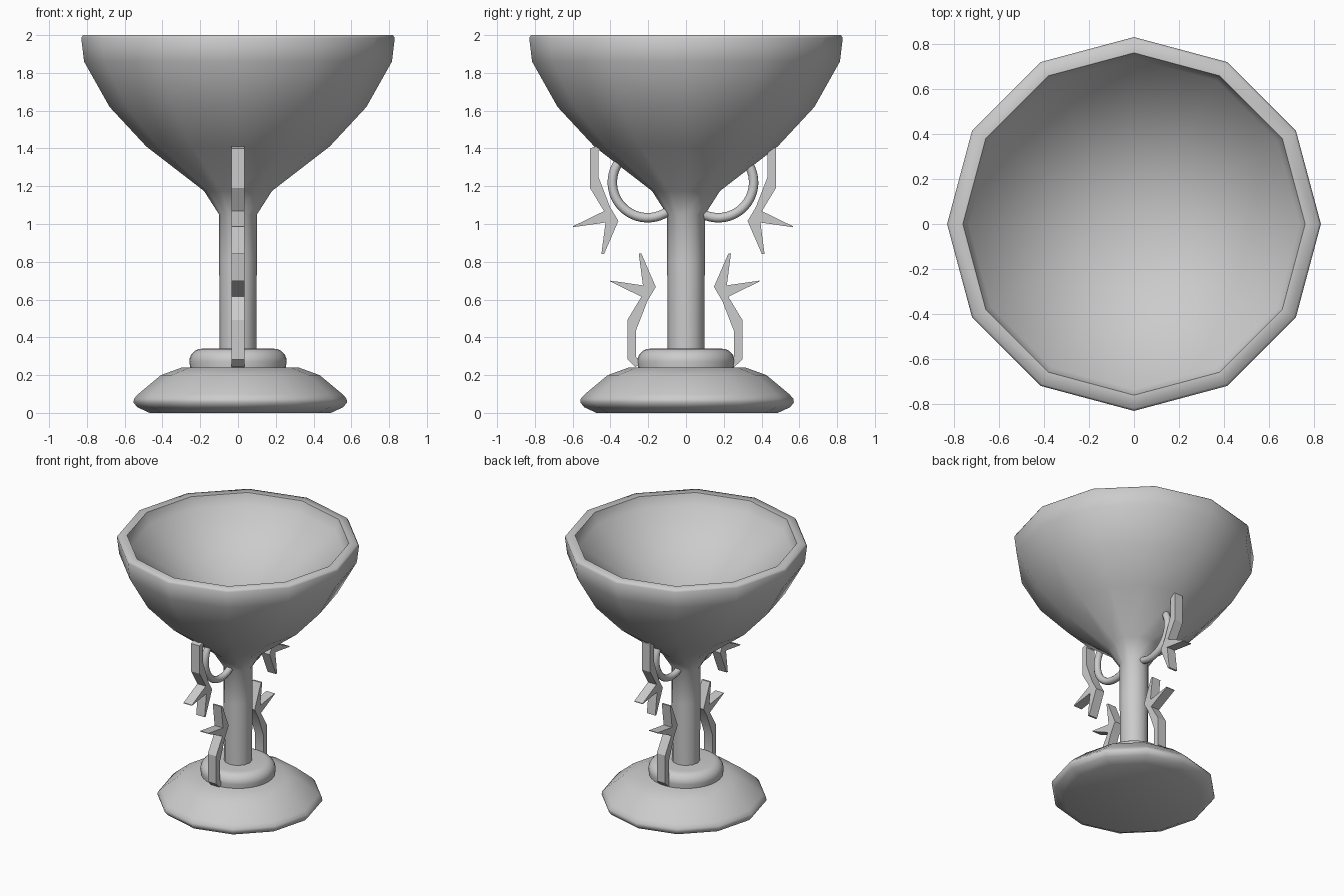
import bpy, bmesh, math

if "Cube" in bpy.data.objects:
    bpy.data.objects.remove(bpy.data.objects["Cube"])


def finish(bm, name, angle=40):
    bmesh.ops.recalc_face_normals(bm, faces=bm.faces)
    me = bpy.data.meshes.new(name)
    bm.to_mesh(me)
    bm.free()
    ob = bpy.data.objects.new(name, me)
    bpy.context.collection.objects.link(ob)
    bpy.ops.object.select_all(action='DESELECT')
    ob.select_set(True)
    bpy.context.view_layer.objects.active = ob
    bpy.ops.object.shade_smooth_by_angle(angle=math.radians(angle))
    return ob


def lathe(name, profile, sides, angle=40):
    """Revolve (radius, z) points around z; radius 0 makes a pole."""
    bm = bmesh.new()
    rings = []
    for r, z in profile:
        n = sides if r > 0 else 1
        rings.append([bm.verts.new((r * math.cos(2 * math.pi * i / sides),
                                    r * math.sin(2 * math.pi * i / sides), z))
                      for i in range(n)])
    for a, b in zip(rings, rings[1:]):
        for i in range(sides):
            j = (i + 1) % sides
            quad = [a[i % len(a)], a[j % len(a)], b[j % len(b)], b[i % len(b)]]
            bm.faces.new(list(dict.fromkeys(quad)))
    return finish(bm, name, angle)


def plate(name, pts, half):
    """Extrude a (y, z) outline along x."""
    bm = bmesh.new()
    face = bm.faces.new([bm.verts.new((-half, y, z)) for y, z in pts])
    ext = bmesh.ops.extrude_face_region(bm, geom=[face])
    for v in ext['geom']:
        if isinstance(v, bmesh.types.BMVert):
            v.co.x = half
    return finish(bm, name, 25)


def ring_arc(name, cy, cz, radius, tube, start, end, side, steps=22, n=10):
    bm = bmesh.new()
    rings = []
    for k in range(steps + 1):
        t = math.radians(start + (end - start) * k / steps)
        ring = []
        for i in range(n):
            p = 2 * math.pi * i / n
            rr = radius + tube * math.cos(p)
            ring.append(bm.verts.new((tube * math.sin(p),
                                      cy + side * rr * math.cos(t),
                                      cz + rr * math.sin(t))))
        rings.append(ring)
    for a, b in zip(rings, rings[1:]):
        for i in range(n):
            j = (i + 1) % n
            bm.faces.new((a[i], a[j], b[j], b[i]))
    bm.faces.new(rings[0])
    bm.faces.new(rings[-1])
    return finish(bm, name, 50)


# Bowl and stem: outer wall from the stem up, over the rim, down a conical inside
lathe("bowl_and_stem", [
    (0, 0.30), (0.097, 0.30), (0.097, 0.5), (0.10, 0.8), (0.10, 1.05),
    (0.18, 1.175), (0.485, 1.41), (0.68, 1.62), (0.815, 1.86),
    (0.83, 1.985), (0.82, 2.0), (0.76, 2.0), (0.735, 1.92),
    (0, 1.45)], 12, 60)

# Foot, very slightly off centre
foot = lathe("foot", [
    (0, 0), (0.48, 0), (0.545, 0.03), (0.565, 0.055), (0.563, 0.075),
    (0.54, 0.10), (0.42, 0.20), (0.31, 0.24), (0, 0.24)], 12, 50)
foot.location = (0.012, 0.006, 0)

# Rounded collar around the stem
collar = [(0, 0.22), (0.25, 0.22)]
collar += [(0.19 + 0.068 * math.cos(math.radians(a)),
            0.272 + 0.068 * math.sin(math.radians(a))) for a in range(0, 91, 15)]
lathe("collar", collar + [(0, 0.34)], 32)

# Forked ornaments: same outline hanging from the bowl and rising from the foot
fork = [(0.45, 1.44), (0.492, 1.40), (0.492, 1.19), (0.418, 1.068),
        (0.582, 0.988), (0.582, 0.983), (0.41, 1.008), (0.432, 0.84),
        (0.418, 0.84), (0.342, 1.016), (0.386, 1.09), (0.448, 1.25),
        (0.448, 1.385), (0.418, 1.42)]
for side, label in ((1, "back"), (-1, "front")):
    plate("upper_fork_" + label,
          [(side * y - 0.016, min(z, 1.415)) for y, z in fork], 0.035)
    plate("lower_fork_" + label,
          [(side * (y - 0.188) - 0.006, 1.683 - z) for y, z in fork], 0.035)
    # Curved ring handle between stem and bowl
    ring_arc("ring_handle_" + label, side * 0.187 - 0.016, 1.22,
             0.187, 0.025, 42, -125, side)
